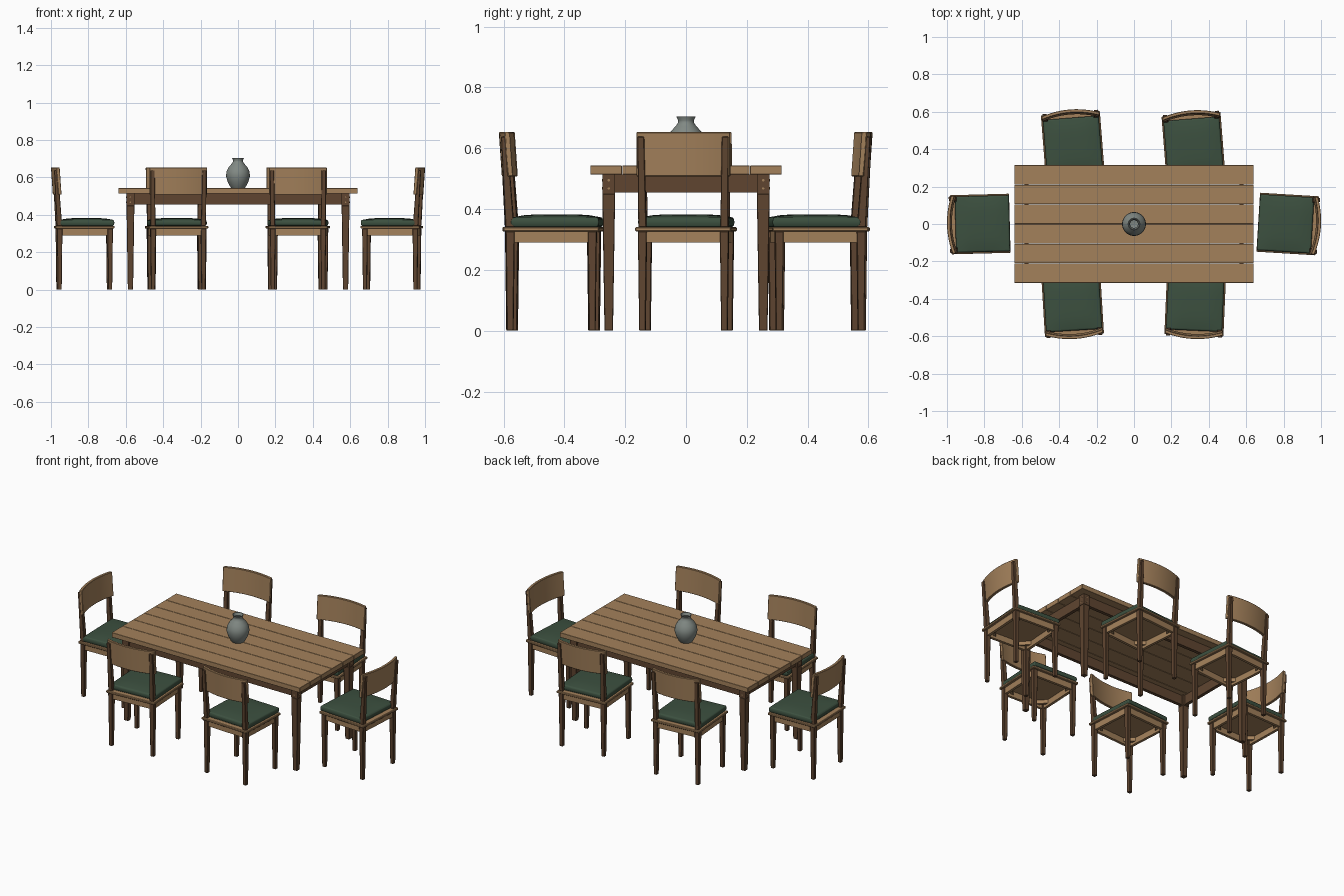
import bpy, bmesh, math
from mathutils import Matrix, Vector

cube = bpy.data.objects.get("Cube")
if cube:
    bpy.data.objects.remove(cube)


def material(name, rgb):
    m = bpy.data.materials.new(name)
    m.use_nodes = True
    m.diffuse_color = (*rgb, 1)
    m.node_tree.nodes["Principled BSDF"].inputs["Base Color"].default_value = (*rgb, 1)
    return m


LIGHT = material("light wood", (0.37, 0.22, 0.105))
DARK = material("dark wood", (0.115, 0.06, 0.03))
GREEN = material("green fabric", (0.045, 0.08, 0.05))
GREY = material("grey ceramic", (0.22, 0.25, 0.23))


def finish(name, bm, mat, bevel=0.0, segments=1, smooth=False):
    bmesh.ops.recalc_face_normals(bm, faces=bm.faces)
    mesh = bpy.data.meshes.new(name)
    bm.to_mesh(mesh)
    bm.free()
    mesh.materials.append(mat)
    ob = bpy.data.objects.new(name, mesh)
    bpy.context.collection.objects.link(ob)
    if bevel:
        mod = ob.modifiers.new("Bevel", "BEVEL")
        mod.width, mod.segments = bevel, segments
        mod.limit_method = "ANGLE"
    if smooth:
        bpy.ops.object.select_all(action="DESELECT")
        ob.select_set(True)
        bpy.context.view_layer.objects.active = ob
        bpy.ops.object.shade_smooth_by_angle(angle=math.radians(40))
    return ob


def prism(name, bottom, top, z0, z1, mat, **kw):
    """Joins two matching outlines at heights z0 and z1."""
    bm = bmesh.new()
    a = [bm.verts.new((x, y, z0)) for x, y in bottom]
    b = [bm.verts.new((x, y, z1)) for x, y in top]
    bm.faces.new(a)
    bm.faces.new(b)
    for i in range(len(a)):
        j = (i + 1) % len(a)
        bm.faces.new((a[i], a[j], b[j], b[i]))
    return finish(name, bm, mat, **kw)


def rect(cx, cy, w, d):
    return [(cx + sx * w / 2, cy + sy * d / 2)
            for sx, sy in ((-1, -1), (1, -1), (1, 1), (-1, 1))]


def box(name, cx, cy, w, d, z0, z1, mat, **kw):
    return prism(name, rect(cx, cy, w, d), rect(cx, cy, w, d), z0, z1, mat, **kw)


CORNERS = [(sx, sy) for sx in (-1, 1) for sy in (-1, 1)]

# Table top planks
for i in range(6):
    box(f"table_plank_{i + 1}", 0, -0.2625 + 0.105 * i, 1.28, 0.1035,
        0.514, 0.543, LIGHT, bevel=0.001)

# Table aprons
for s in (-1, 1):
    box("table_long_apron", 0, s * 0.255, 1.12, 0.02, 0.455, 0.514, DARK)
    box("table_end_apron", s * 0.575, 0, 0.02, 0.48, 0.455, 0.514, DARK)

# Table legs, straight at the joint and tapered below, with joint pegs
for sx, sy in CORNERS:
    x, y = sx * 0.575, sy * 0.254
    box("table_leg_joint", x, y, 0.042, 0.042, 0.45, 0.514, DARK)
    prism("table_leg", rect(x, y, 0.028, 0.028), rect(x, y, 0.042, 0.042),
          0, 0.45, DARK, bevel=0.002)
    for k, z in enumerate((0.468, 0.495)):
        for axis, at in (("Y", (x, y + sy * 0.021, z)), ("X", (x + sx * 0.021, y, z))):
            bm = bmesh.new()
            bmesh.ops.create_cone(bm, cap_ends=True, segments=10, radius1=0.004,
                                  radius2=0.004, depth=0.003)
            turn = Matrix.Rotation(math.pi / 2, 4, "X" if axis == "Y" else "Y")
            bm.transform(Matrix.Translation(at) @ turn)
            finish("joint_peg", bm, LIGHT)

# Vase, a hollow turned profile
profile = [(0, 0.543), (0.036, 0.543), (0.043, 0.553), (0.056, 0.578), (0.064, 0.608),
           (0.061, 0.632), (0.05, 0.655), (0.034, 0.673), (0.026, 0.684), (0.026, 0.692),
           (0.032, 0.705), (0.028, 0.705), (0.021, 0.69), (0.03, 0.67), (0.05, 0.64),
           (0.05, 0.59), (0, 0.56)]
bm = bmesh.new()
ring = [bm.verts.new((r, 0, z)) for r, z in profile]
edges = [bm.edges.new(pair) for pair in zip(ring, ring[1:])]
bmesh.ops.spin(bm, geom=ring + edges, cent=(0, 0, 0), axis=(0, 0, 1),
               angle=math.tau, steps=32)
bmesh.ops.remove_doubles(bm, verts=bm.verts, dist=0.0001)
finish("vase", bm, GREY, smooth=True)

# One chair at the origin, facing +y
chair = [box("seat_board", 0, 0, 0.316, 0.316, 0.327, 0.341, LIGHT, bevel=0.003)]
for s in (-1, 1):
    chair.append(box("seat_side_apron", s * 0.135, 0, 0.016, 0.25, 0.29, 0.327, LIGHT))
    chair.append(box("seat_cross_apron", 0, s * 0.135, 0.25, 0.016, 0.29, 0.327, LIGHT))

# Chair legs and diagonal corner blocks
for sx, sy in CORNERS:
    x, y = sx * 0.135, sy * 0.135
    chair.append(prism("chair_leg", rect(x, y, 0.021, 0.021), rect(x, y, 0.029, 0.029),
                       0, 0.327, DARK, bevel=0.002))
    block = [(sx * a, sy * b) for a, b in ((0.127, 0.08), (0.127, 0.1),
                                           (0.1, 0.127), (0.08, 0.127))]
    chair.append(prism("corner_block", block, block, 0.305, 0.327, LIGHT))

# Back posts, leaning backwards
for s in (-1, 1):
    chair.append(prism("back_post", rect(s * 0.135, -0.136, 0.026, 0.028),
                       rect(s * 0.139, -0.155, 0.022, 0.02), 0.341, 0.638, DARK, bevel=0.002))

# Curved backrest
def arc(y_mid, sag=0.026, half=0.154, steps=12):
    ts = [-1 + 2 * i / steps for i in range(steps + 1)]
    return [(t * half, y_mid + sag * t * t) for t in ts]


def backrest_outline(shift):
    return arc(-0.168 - shift) + arc(-0.151 - shift)[::-1]


chair.append(prism("backrest", backrest_outline(0), backrest_outline(0.01),
                   0.508, 0.653, LIGHT, bevel=0.002, smooth=True))

# Padded cushion with a domed top
bm = bmesh.new()
bmesh.ops.create_cube(bm, size=2)
bmesh.ops.subdivide_edges(bm, edges=bm.edges, cuts=7, use_grid_fill=True)
for v in bm.verts:
    u, w, h = v.co
    dome = 0.01 * (1 - u ** 4) * (1 - w ** 4) if h > 0.99 else 0
    bulge = 0.97 + 0.03 * (1 - h * h)
    v.co = Vector((u * 0.15 * bulge, 0.012 + w * 0.145 * bulge, 0.357 + h * 0.016 + dome))
chair.append(finish("seat_cushion", bm, GREEN, bevel=0.007, segments=3, smooth=True))

# Six chairs around the table: x, y, turn in degrees
places = [(-0.328, -0.437, 3.5), (0.327, -0.437, -2.5),
          (-0.328, 0.435, 184.5), (0.317, 0.43, 184.5),
          (-0.822, 0, -88.5), (0.822, 0, 86.5)]
for n, (x, y, turn) in enumerate(places):
    place = Matrix.Translation((x, y, 0)) @ Matrix.Rotation(math.radians(turn), 4, "Z")
    for part in chair:
        ob = part
        if n:
            ob = part.copy()
            bpy.context.collection.objects.link(ob)
        ob.matrix_world = place
